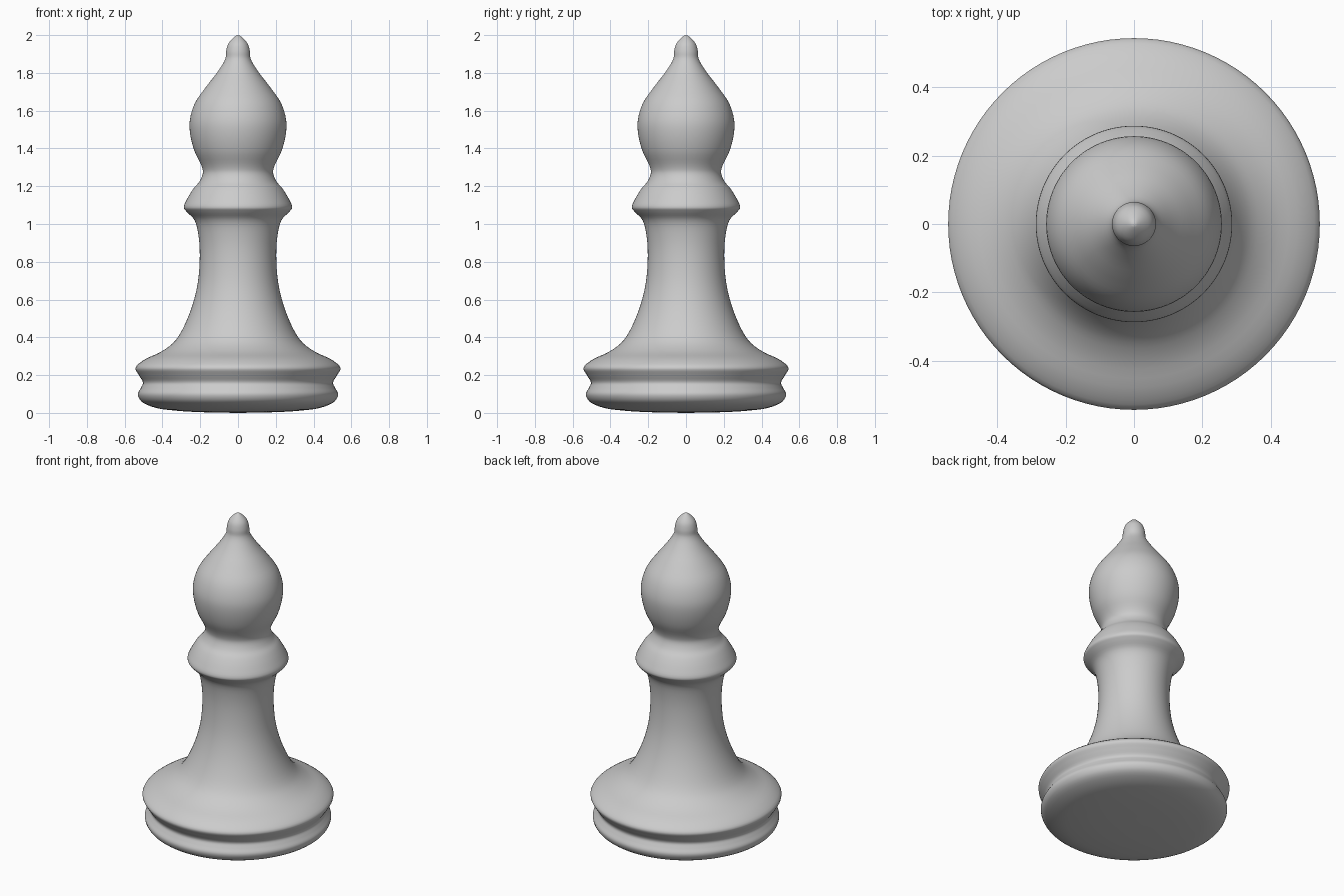
import bpy, bmesh, math
from mathutils import Vector

if "Cube" in bpy.data.objects:
    bpy.data.objects.remove(bpy.data.objects["Cube"])

# Half silhouette (radius, height), from the underside up to the tip
PROFILE = [
    (0, 0), (0.20, 0.004), (0.33, 0.012), (0.44, 0.028), (0.513, 0.062), (0.53, 0.10),
    (0.514, 0.133), (0.503, 0.16), (0.525, 0.20), (0.543, 0.238), (0.50, 0.279),
    (0.40, 0.328), (0.33, 0.385), (0.265, 0.505), (0.219, 0.655), (0.203, 0.80),
    (0.208, 0.93), (0.23, 1.02), (0.272, 1.065), (0.287, 1.087), (0.268, 1.135),
    (0.234, 1.19), (0.204, 1.225), (0.186, 1.27), (0.192, 1.305), (0.23, 1.385),
    (0.253, 1.475), (0.255, 1.55), (0.228, 1.64), (0.17, 1.725), (0.105, 1.81),
    (0.067, 1.875), (0.063, 1.915), (0.05, 1.957), (0.01, 1.997), (0, 2.0),
]


def smooth_path(points, steps):
    """Smooth curve through the points, with spacing-aware tangents."""
    p = [Vector((r, 0, z)) for r, z in points]
    t = [0.0]
    for a, b in zip(p, p[1:]):
        t.append(t[-1] + math.sqrt((b - a).length))
    slope = [(b - a) / (tb - ta) for a, b, ta, tb in zip(p, p[1:], t, t[1:])]
    tangents = [slope[0]]
    for i in range(1, len(p) - 1):
        h0, h1 = t[i] - t[i - 1], t[i + 1] - t[i]
        tangents.append((slope[i - 1] * h1 + slope[i] * h0) / (h0 + h1))
    tangents.append(slope[-1])
    path = []
    for i in range(len(p) - 1):
        h = t[i + 1] - t[i]
        for k in range(steps):
            u = k / steps
            path.append(p[i] * (2*u**3 - 3*u**2 + 1) + tangents[i] * h * (u**3 - 2*u**2 + u)
                        + p[i + 1] * (3*u**2 - 2*u**3) + tangents[i + 1] * h * (u**3 - u**2))
    return path + [p[-1]]


# Turned body: base, stem, collar, head and finial in one lathed surface
bm = bmesh.new()
verts = [bm.verts.new((max(v.x, 0), 0, max(v.z, 0))) for v in smooth_path(PROFILE, 4)]
edges = [bm.edges.new(pair) for pair in zip(verts, verts[1:])]
bmesh.ops.spin(bm, geom=verts + edges, cent=(0, 0, 0), axis=(0, 0, 1),
               angle=math.tau, steps=96)
bmesh.ops.remove_doubles(bm, verts=bm.verts, dist=1e-5)
bmesh.ops.recalc_face_normals(bm, faces=bm.faces)
for face in bm.faces:
    face.smooth = True
mesh = bpy.data.meshes.new("turned_body")
bm.to_mesh(mesh)
bm.free()
body = bpy.data.objects.new("turned_body", mesh)
bpy.context.collection.objects.link(body)
